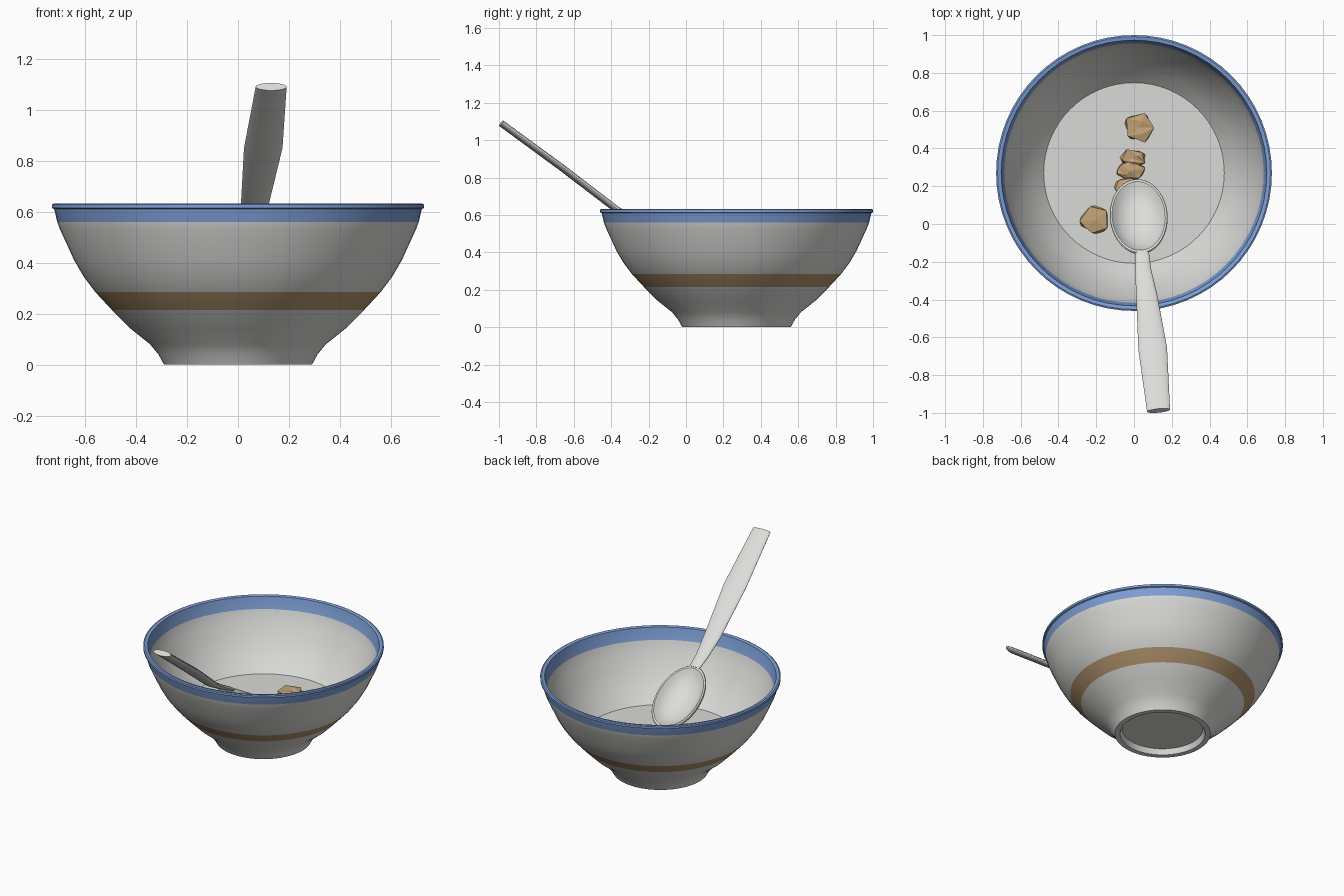
import bpy, bmesh, math, random
from mathutils import Vector, Matrix

if "Cube" in bpy.data.objects:
    bpy.data.objects.remove(bpy.data.objects["Cube"])

random.seed(4)
BOWL_Y = 0.27


def material(name, rgb):
    m = bpy.data.materials.new(name)
    m.diffuse_color = (*rgb, 1)
    m.use_nodes = True
    m.node_tree.nodes["Principled BSDF"].inputs["Base Color"].default_value = m.diffuse_color
    return m


WHITE = material("glazed white", (0.70, 0.70, 0.68))
BLUE = material("rim blue", (0.21, 0.35, 0.68))
TAN = material("band tan", (0.43, 0.29, 0.15))
MILK = material("milk white", (0.70, 0.70, 0.69))
METAL = material("spoon grey", (0.72, 0.72, 0.70))
CEREAL = material("cereal tan", (0.54, 0.36, 0.18))


def finish(name, bm, mats, smooth=True):
    bmesh.ops.recalc_face_normals(bm, faces=bm.faces)
    me = bpy.data.meshes.new(name)
    bm.to_mesh(me)
    bm.free()
    ob = bpy.data.objects.new(name, me)
    bpy.context.collection.objects.link(ob)
    for m in mats:
        me.materials.append(m)
    if smooth:
        bpy.ops.object.select_all(action='DESELECT')
        ob.select_set(True)
        bpy.context.view_layer.objects.active = ob
        bpy.ops.object.shade_smooth_by_angle(angle=math.radians(30))
    return ob


def bridge(bm, a, b):
    """Join two vertex rings; a ring of one vertex makes a fan."""
    n = max(len(a), len(b))
    faces = []
    for i in range(n):
        j = (i + 1) % n
        if len(a) == 1:
            vs = (a[0], b[i], b[j])
        elif len(b) == 1:
            vs = (a[i], a[j], b[0])
        else:
            vs = (a[i], a[j], b[j], b[i])
        faces.append(bm.faces.new(vs))
    return faces


def lathe(profile, sides, rule=None):
    """Turn a (radius, height) profile around z, colouring by rule(index, mid height)."""
    bm = bmesh.new()
    rings = []
    for r, z in profile:
        count = 1 if r == 0 else sides
        rings.append([bm.verts.new((r * math.cos(2 * math.pi * i / sides),
                                    r * math.sin(2 * math.pi * i / sides), z))
                      for i in range(count)])
    for k in range(len(rings) - 1):
        for f in bridge(bm, rings[k], rings[k + 1]):
            if rule:
                f.material_index = rule(k, (profile[k][1] + profile[k + 1][1]) / 2)
    return bm


# Bowl: recessed foot, outer wall, lip, inner wall
outer = [(0, 0.035), (0.245, 0.035), (0.258, 0), (0.29, 0), (0.312, 0.04), (0.345, 0.08),
         (0.42, 0.14), (0.495, 0.215), (0.56, 0.285), (0.605, 0.345), (0.643, 0.41),
         (0.675, 0.48), (0.698, 0.53), (0.709, 0.56), (0.721, 0.61), (0.73, 0.614), (0.73, 0.628)]
inner = [(0.722, 0.632), (0.703, 0.628), (0.687, 0.55), (0.66, 0.48), (0.624, 0.41), (0.588, 0.345),
         (0.54, 0.283), (0.478, 0.213), (0.40, 0.14), (0.30, 0.085), (0, 0.07)]


def bowl_colour(k, z):
    if z > 0.55:
        return 1
    return 2 if k < len(outer) and 0.215 < z < 0.285 else 0


bm = lathe(outer + inner, 64, bowl_colour)
# inner blue stripe also covers the strip just under the lip
for f in bm.faces:
    c = f.calc_center_median()
    if c.z > 0.56:
        f.material_index = 1
finish("bowl", bm, [WHITE, BLUE, TAN]).location.y = BOWL_Y

# Milk surface
bm = lathe([(0, 0.213), (0.481, 0.213)], 64)
milk = finish("milk", bm, [MILK])
milk.location.y = BOWL_Y

# Spoon bowl: shallow oval dish with a flat rim, tilted towards its tip
dish = [(0, -0.065), (0.35, -0.058), (0.62, -0.040), (0.8, -0.018), (0.89, 0), (0.92, 0.005),
        (0.98, 0.005), (1, 0), (0.98, -0.012), (0.8, -0.045), (0.6, -0.065), (0.35, -0.080), (0, -0.086)]
bm = lathe(dish, 40)
bm.transform(Matrix.Translation((0.025, 0.04, 0.39))
             @ Matrix.Rotation(math.radians(5), 4, 'Z')
             @ Matrix.Rotation(math.radians(-33), 4, 'X')
             @ Matrix.Diagonal((0.153, 0.236, 1, 1)))
finish("spoon_bowl", bm, [METAL])

# Spoon handle: oval sections (x, y, z, half width, half thickness)
path = [(0.043, -0.150, 0.510, 0.036, 0.012), (0.048, -0.24, 0.556, 0.042, 0.015),
        (0.066, -0.37, 0.628, 0.055, 0.018), (0.099, -0.66, 0.850, 0.076, 0.018),
        (0.130, -0.988, 1.090, 0.061, 0.018)]
bm = bmesh.new()
rings = []
for k, (x, y, z, w, t) in enumerate(path):
    a, b = path[max(k - 1, 0)], path[min(k + 1, len(path) - 1)]
    along = (Vector(b[:3]) - Vector(a[:3])).normalized()
    side = along.cross(Vector((0, 0, 1))).normalized()
    up = side.cross(along)
    rings.append([bm.verts.new(Vector((x, y, z)) + side * w * math.cos(q) + up * t * math.sin(q))
                  for q in (2 * math.pi * i / 24 for i in range(24))])
for a, b in zip(rings, rings[1:]):
    bridge(bm, a, b)
bm.faces.new(rings[0])
bm.faces.new(rings[-1])
finish("spoon_handle", bm, [METAL])

# Cereal clumps: faceted lumps with a dented top
clumps = [(0.03, 0.51, 0.090, 0.085), (0.0, 0.345, 0.080, 0.058), (-0.02, 0.28, 0.090, 0.055),
          (-0.04, 0.205, 0.080, 0.055), (-0.205, 0.02, 0.085, 0.088)]
for n, (x, y, sx, sy) in enumerate(clumps):
    bm = bmesh.new()
    bmesh.ops.create_icosphere(bm, subdivisions=1, radius=1)
    bmesh.ops.rotate(bm, verts=bm.verts, matrix=Matrix.Rotation(0.8 * n, 3, 'Z'))
    edges = [e for e in bm.edges if random.random() < 0.3]
    bmesh.ops.subdivide_edges(bm, edges=edges, cuts=1)
    bmesh.ops.triangulate(bm, faces=bm.faces)
    for v in bm.verts:
        v.co *= random.uniform(0.78, 1.12)
        if v.co.z > 0.75:
            v.co.z *= 0.6
        v.co = Vector((x + v.co.x * sx, y + v.co.y * sy, 0.213 + v.co.z * 0.055))
    finish("cereal_clump_%d" % (n + 1), bm, [CEREAL], smooth=False)
